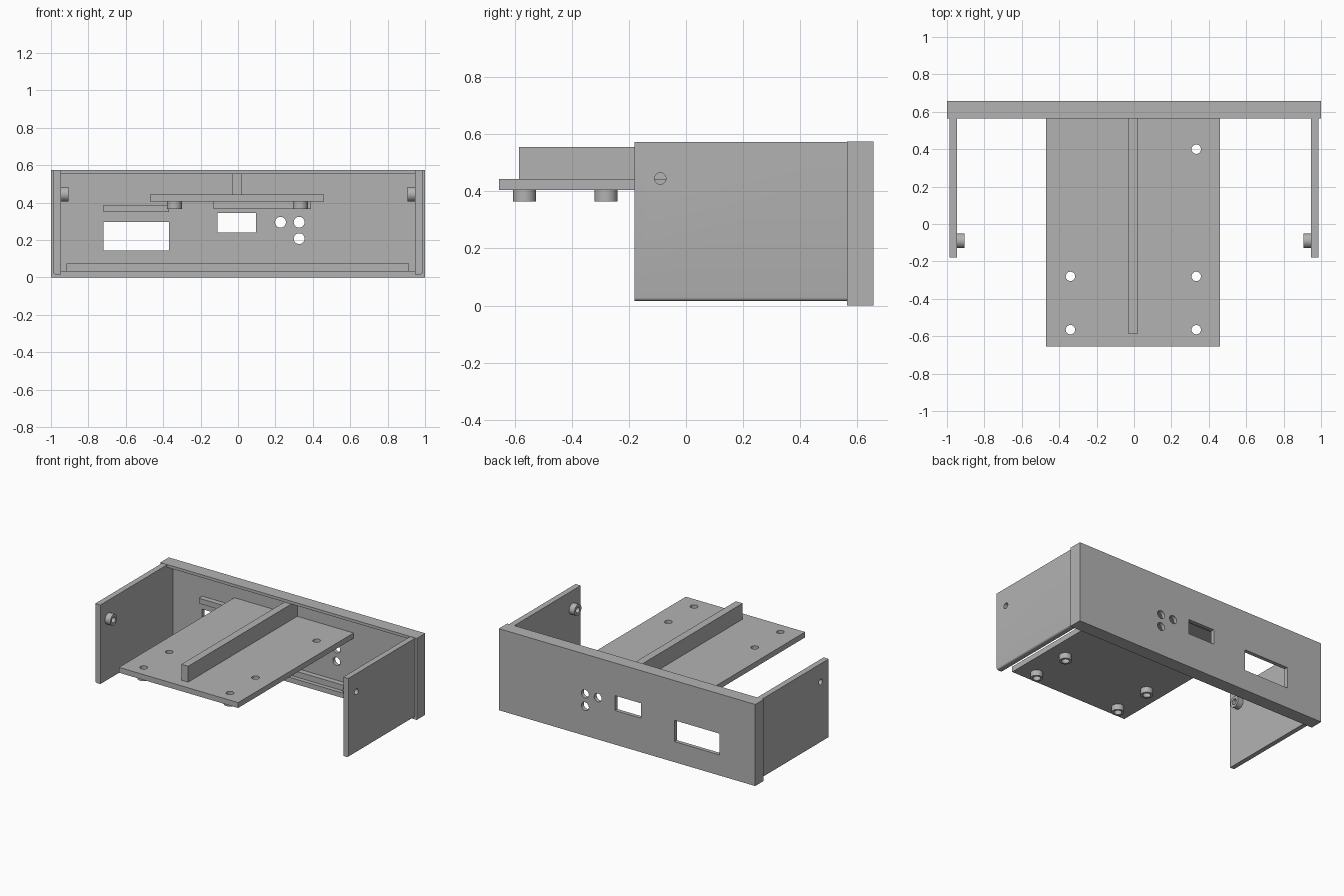
import bpy, bmesh
from mathutils import Matrix, Vector

if "Cube" in bpy.data.objects:
    bpy.data.objects.remove(bpy.data.objects["Cube"])

grey = bpy.data.materials.new("plain grey")
grey.diffuse_color = (0.45, 0.45, 0.45, 1)
grey.use_nodes = True
grey.node_tree.nodes["Principled BSDF"].inputs["Base Color"].default_value = grey.diffuse_color


def make(name, bm):
    bmesh.ops.recalc_face_normals(bm, faces=bm.faces)
    me = bpy.data.meshes.new(name)
    bm.to_mesh(me)
    bm.free()
    ob = bpy.data.objects.new(name, me)
    bpy.context.collection.objects.link(ob)
    me.materials.append(grey)
    return ob


def box(name, x, y, z):
    bm = bmesh.new()
    bmesh.ops.create_cube(bm, size=1)
    for v in bm.verts:
        v.co = Vector([(a + b) / 2 + c * (b - a) for (a, b), c in zip((x, y, z), v.co)])
    return make(name, bm)


AXES = {"x": Matrix.Rotation(1.5707963, 4, "Y"),
        "y": Matrix.Rotation(1.5707963, 4, "X"), "z": Matrix()}


def rod(name, centre, r, length, axis):
    bm = bmesh.new()
    bmesh.ops.create_cone(bm, cap_ends=True, segments=32, radius1=r, radius2=r,
                          depth=length, matrix=Matrix.Translation(centre) @ AXES[axis])
    return make(name, bm)


def select(ob):
    bpy.ops.object.select_all(action="DESELECT")
    ob.select_set(True)
    bpy.context.view_layer.objects.active = ob


def cut(ob, cutters):
    select(ob)
    for c in cutters:
        m = ob.modifiers.new("cut", "BOOLEAN")
        m.operation, m.solver, m.object = "DIFFERENCE", "EXACT", c
        bpy.ops.object.modifier_apply(modifier=m.name)
        bpy.data.objects.remove(c)
    bpy.ops.object.shade_smooth_by_angle()


# Rear panel: shallow tray with connector windows and round openings
panel = box("rear_panel", (-1, 1), (0.563, 0.657), (0, 0.575))
cut(panel, [
    box("cavity", (-0.947, 0.947), (0.5, 0.63), (0.035, 0.555)),
    box("large_window", (-0.72, -0.37), (0.6, 0.7), (0.145, 0.295)),
    box("small_window", (-0.11, 0.095), (0.6, 0.7), (0.24, 0.345)),
] + [rod("opening", (x, 0.65, z), 0.029, 0.1, "y")
     for x, z in ((0.227, 0.295), (0.327, 0.295), (0.327, 0.207))])

# Strips on the inside of the panel
box("lower_strip", (-0.918, 0.913), (0.592, 0.63), (0.035, 0.075))
box("window_strip", (-0.72, -0.37), (0.592, 0.63), (0.35, 0.387))
box("opening_strip", (-0.13, 0.39), (0.592, 0.63), (0.367, 0.405))

# Side walls with rounded lower outer edge, and a bored screw boss each
for side, label in ((-1, "left"), (1, "right")):
    xs = sorted((side * 0.947, side * 0.987))
    wall = box(label + "_wall", xs, (-0.18, 0.57), (0.016, 0.573))
    bm = bmesh.new()
    bm.from_mesh(wall.data)
    edge = [e for e in bm.edges if all(v.co.z < 0.1 and abs(v.co.x) > 0.98 for v in e.verts)]
    bmesh.ops.bevel(bm, geom=edge, offset=0.012, segments=4, profile=0.5, affect="EDGES")
    bm.to_mesh(wall.data)
    bm.free()
    cut(wall, [rod("bore", (side * 0.95, -0.09, 0.445), 0.02, 0.3, "x")])
    boss = rod(label + "_boss", (side * 0.927, -0.09, 0.445), 0.039, 0.042, "x")
    cut(boss, [rod("bore", (side * 0.927, -0.09, 0.445), 0.02, 0.3, "x")])

# Mounting plate with stiffening rib, holes and standoffs
holes = [(0.333, 0.4)] + [(x, y) for x in (-0.34, 0.333) for y in (-0.28, -0.565)]
plate = box("mounting_plate", (-0.47, 0.46), (-0.655, 0.63), (0.405, 0.443))
cut(plate, [rod("hole", (x, y, 0.42), 0.025, 0.2, "z") for x, y in holes])
box("plate_rib", (-0.032, 0.021), (-0.585, 0.63), (0.443, 0.555))
for x, y in holes:
    standoff = rod("standoff", (x, y, 0.385), 0.04, 0.04, "z")
    cut(standoff, [rod("bore", (x, y, 0.385), 0.025, 0.2, "z")])
